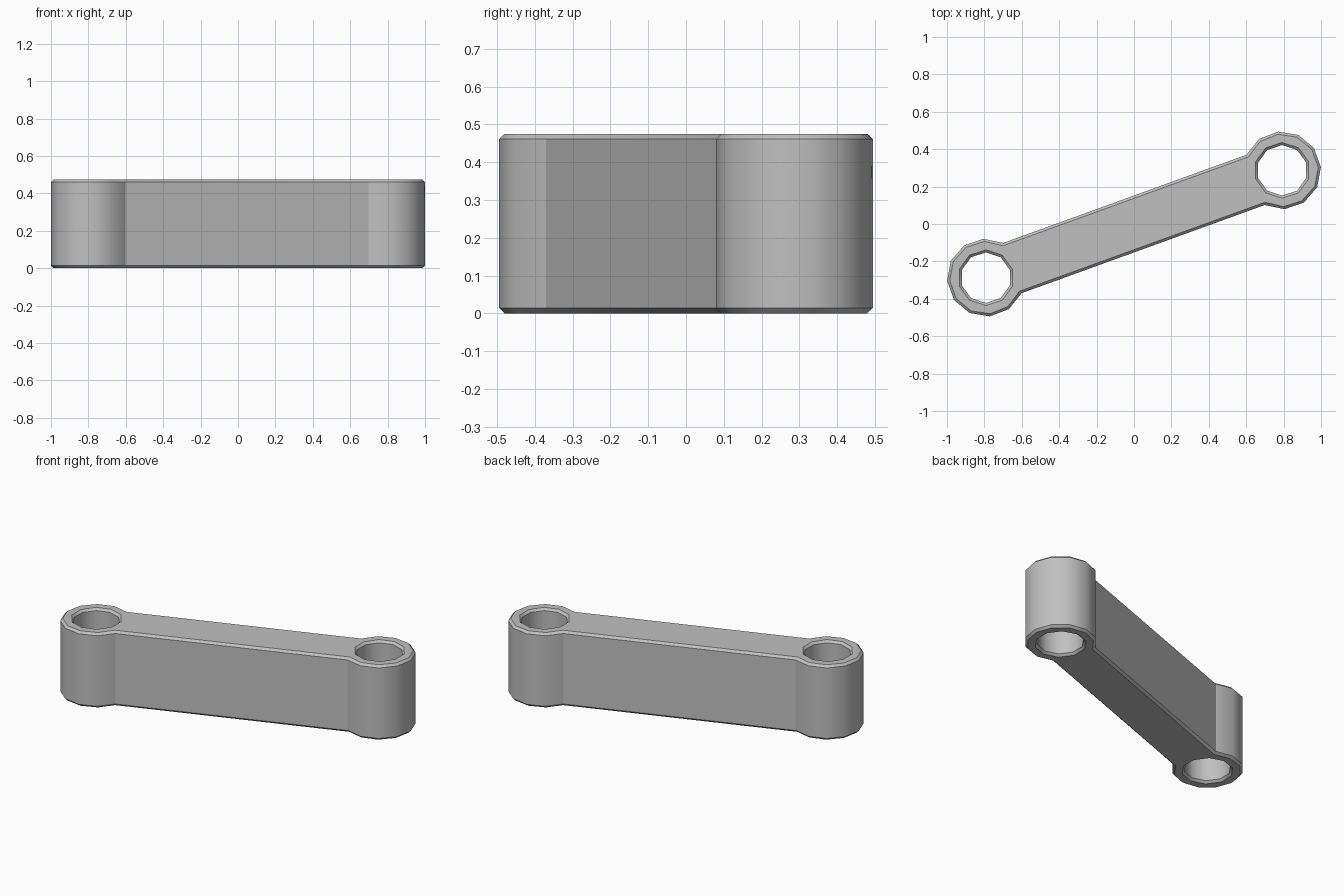
import bpy, bmesh
from math import sin, cos, asin, pi, atan2, hypot, radians
from mathutils import Vector

if "Cube" in bpy.data.objects:
    bpy.data.objects.remove(bpy.data.objects["Cube"], do_unlink=True)

HUB = Vector((0.792, 0.287))      # hub centre, repeated half a turn around
TILT = atan2(HUB.y, HUB.x)
RADIUS, HALF_WIDTH, BORE = 0.208, 0.143, 0.135
HEIGHT, CHAMFER = 0.475, 0.014
ARC_STEPS, BORE_SIDES = 9, 10


def outline(inset):
    """Bar with a round hub at each end, counter-clockwise."""
    r = RADIUS - inset
    end = pi - asin((HALF_WIDTH - inset) / r)
    half = []
    for i in range(ARC_STEPS + 1):
        a = TILT - end + 2 * end * i / ARC_STEPS
        half.append(HUB + Vector((cos(a), sin(a))) * r)
    return half + [-p for p in half]


def bore(side, inset):
    """Hole through one hub, clockwise so that its wall faces inward."""
    r = BORE + inset
    angles = [-2 * pi * (i + 0.5) / BORE_SIDES for i in range(BORE_SIDES)]
    return [side * (HUB + Vector((cos(a), sin(a))) * r) for a in angles]


# Walls: each loop is stacked over four levels with chamfered rims
bm = bmesh.new()
levels = [(0, CHAMFER), (CHAMFER, 0), (HEIGHT - CHAMFER, 0), (HEIGHT, CHAMFER)]
cap_edges = [[], []]
for shape in (outline, lambda d: bore(1, d), lambda d: bore(-1, d)):
    rings = [[bm.verts.new((p.x, p.y, z)) for p in shape(d)] for z, d in levels]
    n = len(rings[0])
    for low, high in zip(rings, rings[1:]):
        for i in range(n):
            j = (i + 1) % n
            bm.faces.new((low[i], low[j], high[j], high[i]))
    for edges, ring in zip(cap_edges, (rings[0], rings[-1])):
        edges += [bm.edges.get((ring[i], ring[(i + 1) % n])) for i in range(n)]

# Flat caps around the bores
for edges, up in zip(cap_edges, (-1, 1)):
    bmesh.ops.triangle_fill(bm, edges=edges, use_beauty=True, normal=(0, 0, up))
bmesh.ops.recalc_face_normals(bm, faces=bm.faces[:])

# Round walls are smooth; rims and bar corners stay sharp
for f in bm.faces:
    f.smooth = True
for e in bm.edges:
    mid = (e.verts[0].co + e.verts[1].co) / 2
    in_bore = hypot(abs(mid.x) - HUB.x, abs(mid.y) - HUB.y) < BORE + CHAMFER
    limit = radians(40 if in_bore else 31)
    e.smooth = e.calc_face_angle(0) < limit

mesh = bpy.data.meshes.new("link_arm")
bm.to_mesh(mesh)
bm.free()

# Grey metal
grey = bpy.data.materials.new("plain_grey")
grey.use_nodes = True
colour = (0.53, 0.53, 0.53, 1)
grey.diffuse_color = colour
grey.node_tree.nodes["Principled BSDF"].inputs["Base Color"].default_value = colour
mesh.materials.append(grey)

arm = bpy.data.objects.new("link_arm", mesh)
bpy.context.collection.objects.link(arm)
